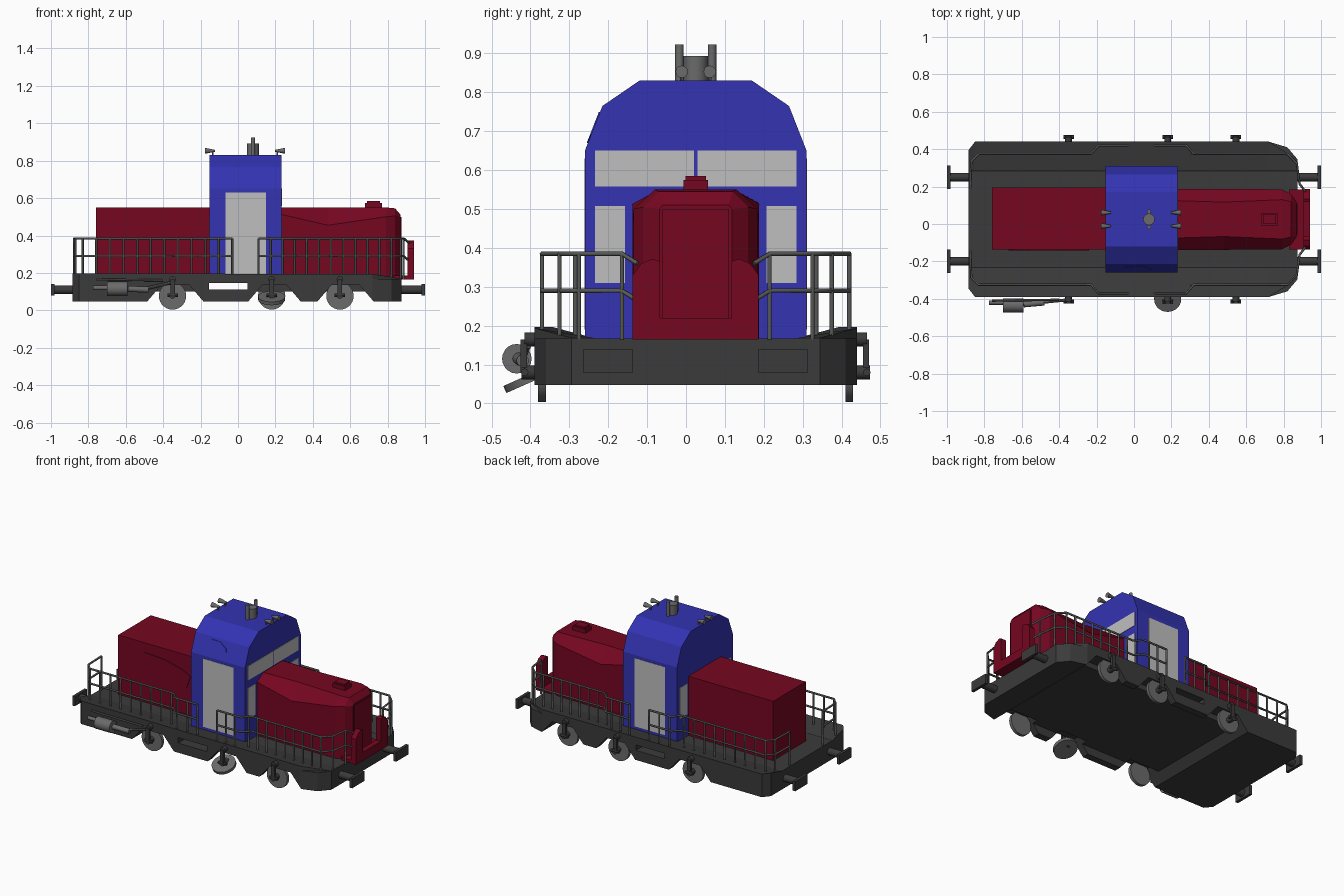
import bpy, bmesh
from math import radians
from mathutils import Matrix, Vector

cube = bpy.data.objects.get("Cube")
if cube:
    bpy.data.objects.remove(cube)

CY = 0.025  # centre line of the body


def material(name, r, g, b):
    m = bpy.data.materials.new(name)
    m.use_nodes = True
    m.diffuse_color = (r, g, b, 1)
    m.node_tree.nodes["Principled BSDF"].inputs["Base Color"].default_value = (r, g, b, 1)
    return m


RED = material("deep red", 0.18, 0.002, 0.015)
BLUE = material("cab blue", 0.033, 0.033, 0.45)
GLASS = material("pale grey", 0.52, 0.52, 0.52)
DARK = material("chassis charcoal", 0.043, 0.043, 0.043)
STEEL = material("steel grey", 0.145, 0.145, 0.145)
RAIL = material("rail grey", 0.095, 0.1, 0.095)


def finish(name, bm, mat):
    bmesh.ops.recalc_face_normals(bm, faces=bm.faces)
    mesh = bpy.data.meshes.new(name)
    bm.to_mesh(mesh)
    bm.free()
    mesh.materials.append(mat)
    ob = bpy.data.objects.new(name, mesh)
    bpy.context.collection.objects.link(ob)
    return ob


def loft(name, rings, mat):
    bm = bmesh.new()
    loops = [[bm.verts.new(p) for p in ring] for ring in rings]
    n = len(loops[0])
    for a, b in zip(loops, loops[1:]):
        for i in range(n):
            j = (i + 1) % n
            bm.faces.new((a[i], a[j], b[j], b[i]))
    bm.faces.new(loops[0])
    bm.faces.new(loops[-1])
    return finish(name, bm, mat)


def prism(name, pts, axis, lo, hi, mat):
    place = {"x": lambda a, b, t: (t, a, b),
             "y": lambda a, b, t: (a, t, b),
             "z": lambda a, b, t: (a, b, t)}[axis]
    return loft(name, [[place(a, b, t) for a, b in pts] for t in (lo, hi)], mat)


def box(name, x0, x1, y0, y1, z0, z1, mat):
    return prism(name, [(x0, y0), (x1, y0), (x1, y1), (x0, y1)], "z", z0, z1, mat)


def rod(name, a, b, r, mat, r2=None, sides=20):
    a, b = Vector(a), Vector(b)
    d = b - a
    bm = bmesh.new()
    m = Matrix.Translation((a + b) / 2) @ d.to_track_quat("Z", "Y").to_matrix().to_4x4()
    bmesh.ops.create_cone(bm, cap_ends=True, segments=sides, radius1=r,
                          radius2=r if r2 is None else r2, depth=d.length, matrix=m)
    ob = finish(name, bm, mat)
    for o in bpy.context.selected_objects:
        o.select_set(False)
    ob.select_set(True)
    bpy.context.view_layer.objects.active = ob
    bpy.ops.object.shade_smooth_by_angle(angle=radians(40))


# Chassis: chamfered slab, recessed underneath, with wheel arches and a slot in the skirts
half = [(-0.885, 0.37), (-0.85, 0.415), (0.72, 0.415), (0.82, 0.385), (0.875, 0.32)]
outline = [(x, CY + d) for x, d in half] + [(x, CY - d) for x, d in reversed(half)]
chassis = prism("chassis", outline, "z", 0.048, 0.167, DARK)
hollow = [(-0.5, 0.03), (-0.44, 0.1), (0.68, 0.1), (0.74, 0.03)]
cutters = [prism("hollow_cutter", hollow, "y", CY - 0.37, CY + 0.37, DARK),
           box("slot_cutter", -0.155, 0.05, -0.6, 0.6, 0.11, 0.145, DARK)]
for s in (-1, 1):
    for x0, x1 in ((-0.48, -0.19), (0.06, 0.33), (0.43, 0.72)):
        arch = [(x0 - 0.02, 0.03), (x0 + 0.07, 0.135), (x1 - 0.07, 0.135), (x1 + 0.02, 0.03)]
        cutters.append(prism("arch_cutter", arch, "y", CY + s * 0.33, CY + s * 0.5, DARK))
for c in cutters:
    c.hide_render = True
    mod = chassis.modifiers.new("cut", "BOOLEAN")
    mod.operation, mod.object, mod.solver = "DIFFERENCE", c, "EXACT"
cut_mesh = bpy.data.meshes.new_from_object(
    chassis.evaluated_get(bpy.context.evaluated_depsgraph_get()))
chassis.modifiers.clear()
chassis.data = cut_mesh
for c in cutters:
    bpy.data.objects.remove(c)

# Sloping deck edges, low at the nose end
for s in (-1, 1):
    def edge(x, outer, top):
        return [(x, CY + s * 0.25, 0.16), (x, CY + s * 0.26, 0.168),
                (x, CY + s * outer, top), (x, CY + s * outer, 0.16)]
    loft("deck_edge", [edge(-0.885, 0.37, 0.197), edge(-0.85, 0.415, 0.197),
                       edge(0.72, 0.415, 0.194), edge(0.875, 0.32, 0.169)], DARK)

# Rear hood
box("rear_hood", -0.76, -0.15, CY - 0.162, CY + 0.17, 0.16, 0.55, RED)


# Front hood: bevelled section, the bevel dipping midway, tapering at the nose
def hood(x, w, shoulder, roof_w, top):
    ring = [(w, 0.16), (w, shoulder), (roof_w, top)]
    return ([(x, CY + y, z) for y, z in ring] + [(x, CY - y, z) for y, z in reversed(ring)])


loft("front_hood", [hood(0.22, 0.163, 0.515, 0.1, 0.55), hood(0.48, 0.163, 0.455, 0.092, 0.55),
                    hood(0.79, 0.16, 0.5, 0.105, 0.55), hood(0.84, 0.135, 0.505, 0.095, 0.545),
                    hood(0.87, 0.093, 0.5, 0.085, 0.51)], RED)
box("nose_panel", 0.87, 0.874, CY - 0.085, CY + 0.085, 0.22, 0.5, RED)
box("filler_cap", 0.68, 0.77, CY - 0.032, CY + 0.032, 0.54, 0.575, RED)
box("filler_lid", 0.69, 0.76, CY - 0.026, CY + 0.026, 0.575, 0.585, RED)

# Low guard with two shoulders ahead of the nose
guard = [(0.162, 0.165), (0.162, 0.33), (0.14, 0.36), (0.11, 0.372), (0.092, 0.365), (0.092, 0.22)]
prism("nose_guard", [(CY + y, z) for y, z in guard] + [(CY - y, z) for y, z in reversed(guard)],
      "x", 0.905, 0.94, RED)
box("guard_floor", 0.83, 0.935, CY - 0.16, CY + 0.16, 0.165, 0.185, RED)

# Cab with facetted roof
wall = [(0.285, 0.165), (0.285, 0.65), (0.24, 0.765), (0.145, 0.83)]
prism("cab", [(CY + y, z) for y, z in wall] + [(CY - y, z) for y, z in reversed(wall)],
      "x", -0.153, 0.232, BLUE)
for s in (-1, 1):
    y0, y1 = sorted((CY + s * 0.28, CY + s * 0.2865))
    box("cab_door", -0.068, 0.15, y0, y1, 0.19, 0.63, GLASS)
    y0, y1 = sorted((CY + s * 0.004, CY + s * 0.259))
    box("upper_window", 0.229, 0.235, y0, y1, 0.558, 0.65, GLASS)
    y0, y1 = sorted((CY + s * 0.182, CY + s * 0.259))
    for x in (-0.156, 0.229):
        box("lower_window", x, x + 0.006, y0, y1, 0.31, 0.508, GLASS)

# Raised patches on the near flank of the rear hood and the cab roof slope
patch = [(-0.67, 0.33), (-0.62, 0.27), (-0.5, 0.255), (-0.36, 0.27), (-0.27, 0.34),
         (-0.24, 0.42), (-0.3, 0.45), (-0.42, 0.48), (-0.57, 0.49), (-0.65, 0.42)]
prism("hood_patch", patch, "y", CY - 0.167, CY - 0.16, RED)
roof_patch = [(-0.05, 0.72), (-0.03, 0.68), (0.05, 0.67), (0.09, 0.69), (0.08, 0.72),
              (0.03, 0.75), (-0.03, 0.75)]
loft("cab_patch", [[(x, CY - 0.285 + (z - 0.65) * 0.39 + d, z) for x, z in roof_patch]
                   for d in (-0.003, 0.003)], BLUE)

# Roof fittings: stack, pipes and twin horns at each end
rod("roof_stack", (0.08, CY, 0.82), (0.08, CY, 0.893), 0.031, STEEL)
for s in (-1, 1):
    y = CY + s * 0.042
    rod("roof_pipe", (0.08, y, 0.82), (0.08, y, 0.923), 0.011, STEEL, sides=12)
    for x, d in ((-0.135, -1), (0.21, 1)):
        yh = CY + s * 0.036
        rod("horn_stem", (x, yh, 0.825), (x, yh, 0.855), 0.005, STEEL, sides=8)
        rod("horn", (x - d * 0.012, yh, 0.853), (x + d * 0.042, yh, 0.853), 0.005, STEEL, 0.016, 12)

# Handrails around the deck, standing further out beside the cab
curve = bpy.data.curves.new("handrails", "CURVE")
curve.dimensions = "3D"
curve.bevel_depth, curve.bevel_resolution, curve.use_fill_caps = 0.0062, 1, True


def rail(points):
    sp = curve.splines.new("POLY")
    sp.points.add(len(points) - 1)
    for p, co in zip(sp.points, points):
        p.co = (*co, 1)


IN, OUT = 0.35, 0.395
rear_path = [(-0.03, OUT), (-0.19, OUT), (-0.23, IN), (-0.83, IN), (-0.87, 0.31), (-0.875, 0.17)]
front_path = [(0.11, OUT), (0.28, OUT), (0.32, IN), (0.82, IN), (0.87, 0.3), (0.885, 0.19),
              (0.915, 0.15)]
for s in (-1, 1):
    for path in (rear_path, front_path):
        for z in (0.385, 0.29):
            rail([(x, CY + s * d, z - (0.025 if d == 0.15 else 0)) for x, d in path])
        a, b = path[0][0], path[3][0]
        for i in range(12):
            x = a + (b - a) * i / 11
            y = CY + s * (OUT if -0.21 < x < 0.3 else IN)
            rail([(x, y, 0.175), (x, y, 0.385)])
        for x, d in path[4:6]:
            rail([(x, CY + s * d, 0.165), (x, CY + s * d, 0.385)])
rails = bpy.data.objects.new("handrails", curve)
curve.materials.append(RAIL)
bpy.context.collection.objects.link(rails)

# Buffers
for e in (-1, 1):
    for s in (-1, 1):
        y = CY + s * 0.225
        rod("buffer_stem", (e * 0.86, y, 0.11), (e * 0.985, y, 0.11), 0.023, DARK)
        x0, x1 = sorted((e * 0.982, e))
        box("buffer_plate", x0, x1, y - 0.063, y + 0.063, 0.078, 0.14, DARK)

# Wheels with bearing boxes; the middle near wheel hangs loose
for s in (-1, 1):
    for x in (-0.35, 0.18, 0.545):
        y = CY + s * 0.395
        if s < 0 and x == 0.18:
            rod("loose_wheel", (x, -0.404, 0.074), (x, -0.396, 0.056), 0.072, STEEL, sides=28)
        else:
            rod("wheel", (x, y - 0.01, 0.077), (x, y + 0.01, 0.077), 0.073, STEEL, sides=28)
        yo = CY + s * 0.44
        rod("bearing", (x, y, 0.08), (x, yo + s * 0.008, 0.08), 0.018, DARK, sides=12)
        rod("spring_mount", (x, y, 0.165), (x, yo, 0.165), 0.018, DARK, sides=12)
        box("hanger", x - 0.012, x + 0.012, yo - 0.01, yo + 0.006, 0.08, 0.165, DARK)
        rod("hanger_bar", (x - 0.028, yo, 0.08), (x + 0.028, yo, 0.08), 0.01, DARK, sides=8)

# Air tank and pipes slung on the near side
rod("air_tank", (-0.7, -0.435, 0.115), (-0.59, -0.435, 0.115), 0.038, STEEL)
rod("tank_pipe", (-0.775, -0.42, 0.12), (-0.69, -0.42, 0.12), 0.012, STEEL, sides=12)
rod("tank_outlet", (-0.59, -0.43, 0.115), (-0.48, -0.42, 0.11), 0.016, STEEL, sides=12)
rod("feed_pipe", (-0.5, -0.42, 0.115), (-0.35, -0.405, 0.15), 0.008, STEEL, sides=8)
rod("upper_pipe", (-0.76, -0.41, 0.165), (-0.4, -0.405, 0.16), 0.006, STEEL, sides=8)
